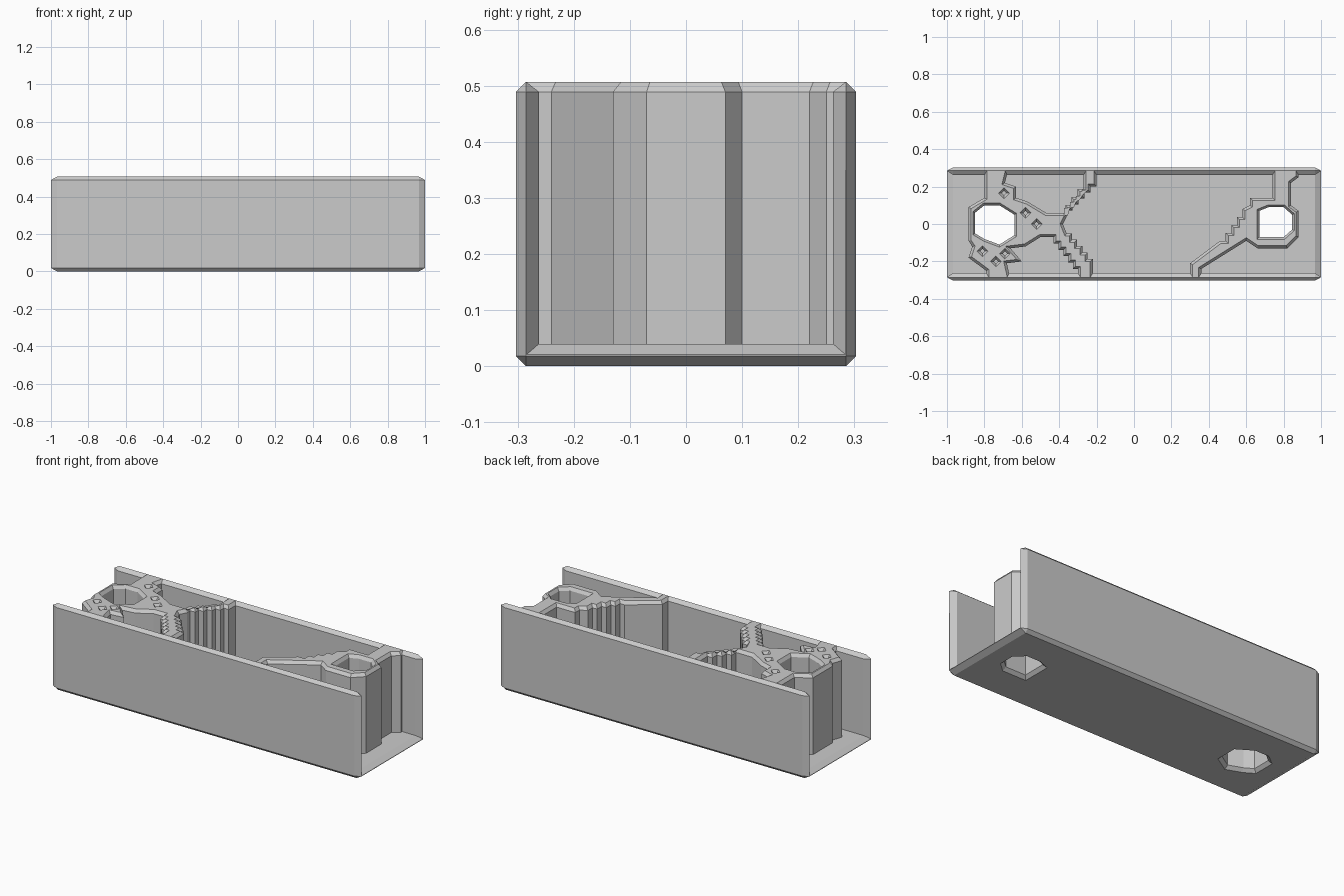
import bpy, bmesh
from mathutils import Vector

cube = bpy.data.objects.get("Cube")
if cube:
    bpy.data.objects.remove(cube, do_unlink=True)

C, TOP, FLOOR = 0.018, 0.507, 0.04   # chamfer, overall height, floor level
TIP = 0.033                          # length of the tapered channel ends
W = 0.299                            # ribs run this far into the walls

grey = bpy.data.materials.new("light grey")
grey.use_nodes = True
colour = (0.6, 0.6, 0.6, 1)
grey.diffuse_color = colour
grey.node_tree.nodes["Principled BSDF"].inputs["Base Color"].default_value = colour


def finish(name, bm):
    bmesh.ops.remove_doubles(bm, verts=bm.verts, dist=0.0001)
    bmesh.ops.recalc_face_normals(bm, faces=bm.faces)
    mesh = bpy.data.meshes.new(name)
    bm.to_mesh(mesh)
    bm.free()
    mesh.materials.append(grey)
    obj = bpy.data.objects.new(name, mesh)
    bpy.context.collection.objects.link(obj)
    return obj


def skin(bm, rings):
    """Bridge matching rings of points; return the vertex loops."""
    loops = [[bm.verts.new(p) for p in ring] for ring in rings]
    n = len(loops[0])
    for a, b in zip(loops, loops[1:]):
        for i in range(n):
            j = (i + 1) % n
            bm.faces.new((a[i], a[j], b[j], b[i]))
    return loops


def loft(name, rings):
    bm = bmesh.new()
    loops = skin(bm, rings)
    bm.faces.new(loops[0][::-1])
    bm.faces.new(loops[-1])
    return finish(name, bm)


def grow(outline, d):
    """Offset an outline outwards by d with mitred corners."""
    pts = [Vector(p) for p in outline]
    n = len(pts)
    area = sum(pts[i - 1].cross(pts[i]) for i in range(n))
    side = 1 if area > 0 else -1
    out = []
    for i, p in enumerate(pts):
        u = (p - pts[i - 1]).normalized()
        v = (pts[(i + 1) % n] - p).normalized()
        nu, nv = Vector((u.y, -u.x)), Vector((v.y, -v.x))
        out.append(p + (nu + nv) * (side * d / max(1 + nu.dot(nv), 0.4)))
    return out


def layers(outline, steps):
    return [[(p.x, p.y, z) for p in grow(outline, d)] for z, d in steps]


def rib(name, outline, openings):
    """Upright web with chamfered top rims around its outline and openings."""
    bm = bmesh.new()
    for shape, inset in [(outline, -0.014)] + [(o, 0.012) for o in openings]:
        skin(bm, layers(shape, [(0.025, 0), (TOP - C, 0), (TOP, inset)]))
    for z in (0.025, TOP):
        rim = [e for e in bm.edges if all(abs(v.co.z - z) < 1e-5 for v in e.verts)]
        bmesh.ops.triangle_fill(bm, edges=rim, use_beauty=True,
                                normal=(0, 0, 1 if z == TOP else -1))
    bmesh.ops.dissolve_limit(bm, angle_limit=0.01, verts=bm.verts, edges=bm.edges)
    return finish(name, bm)


def stairs(a, b, n):
    """Stepped edge between two points, each step running along y then x."""
    (ax, ay), (bx, by) = a, b
    dx, dy = (bx - ax) / n, (by - ay) / n
    pts = [a]
    for i in range(n):
        x, y = ax + i * dx, ay + i * dy
        pts += [(x, y + dy), (x + dx, y + dy)]
    return pts


# Channel: U section tapering to knife-like rims and ends
half = [(0.285, 0), (0.303, C), (0.303, TOP - C), (0.285, TOP), (0.262, TOP - C), (0.262, FLOOR)]
spine = [(0.285, C), (0.285, C), (0.285, TOP - C), (0.285, TOP - C), (0.285, TOP - C), (0.284, 0.021)]


def both(side):
    return side + [(-y, z) for y, z in side[::-1]]


channel = loft("channel", [[(x, y, z) for y, z in both(s)] for x, s in
                           ((-1, spine), (TIP - 1, half), (1 - TIP, half), (1, spine))])

# Mounting holes, flared on the underside of the floor
left_hole = [(0.67, 0.07), (0.72, 0.09), (0.8, 0.09), (0.845, 0.05),
             (0.845, -0.03), (0.8, -0.07), (0.67, -0.07)]
right_hole = [(-0.85, 0.06), (-0.8, 0.1), (-0.72, 0.1), (-0.64, 0.05), (-0.64, -0.06),
              (-0.72, -0.11), (-0.8, -0.08), (-0.85, -0.05)]
for label, hole in (("left", left_hole), ("right", right_hole)):
    cutter = loft(label + "_hole_cutter", layers(hole, [(-0.01, 0.028), (C, 0), (0.06, 0)]))
    cutter.hide_render = True
    cutter.hide_set(True)
    cutter.display_type = 'WIRE'
    m = channel.modifiers.new(cutter.name, 'BOOLEAN')
    m.operation, m.solver, m.object = 'DIFFERENCE', 'EXACT', cutter

# Left rib: ring with one arm to the back wall and a stepped diagonal to the front
rib("left_rib",
    [(0.74, W), (0.74, 0.14), (0.62, 0.14), (0.62, 0.1)]
    + stairs((0.58, 0.08), (0.46, -0.09), 4)
    + [(0.3, -0.21), (0.3, -W), (0.36, -W), (0.36, -0.24), (0.6, -0.09),
       (0.66, -0.13), (0.82, -0.13), (0.88, -0.07), (0.88, 0.07), (0.84, 0.1),
       (0.84, 0.22), (0.88, 0.25), (0.88, W)],
    [left_hole])

# Right rib: ring with two wall arms, two stepped diagonals and small diamond pits
R = 0.012
pits = [[(x - R, y), (x, y + R), (x + R, y), (x, y - R)] for x, y in
        [(-0.695, 0.165), (-0.58, 0.06), (-0.52, 0), (-0.69, -0.158), (-0.81, -0.145), (-0.738, -0.2)]]
rib("right_rib",
    [(-0.8, W), (-0.8, 0.14), (-0.885, 0.09), (-0.885, -0.09), (-0.865, -0.12),
     (-0.885, -0.18), (-0.79, -0.25), (-0.79, -W), (-0.66, -W), (-0.68, -0.21),
     (-0.6, -0.2), (-0.66, -0.13), (-0.58, -0.12), (-0.5, -0.07)]
    + stairs((-0.43, -0.07), (-0.3, -0.24), 5)
    + [(-0.3, -W), (-0.22, -W)]
    + stairs((-0.22, -0.22), (-0.36, -0.05), 5)
    + [(-0.38, 0)]
    + stairs((-0.36, 0.04), (-0.2, 0.2), 5)
    + [(-0.2, W), (-0.27, W)]
    + stairs((-0.27, 0.23), (-0.4, 0.06), 4)
    + [(-0.47, 0.06), (-0.57, 0.12), (-0.63, 0.14), (-0.63, 0.2), (-0.69, 0.22), (-0.67, W)],
    [right_hole] + pits)
